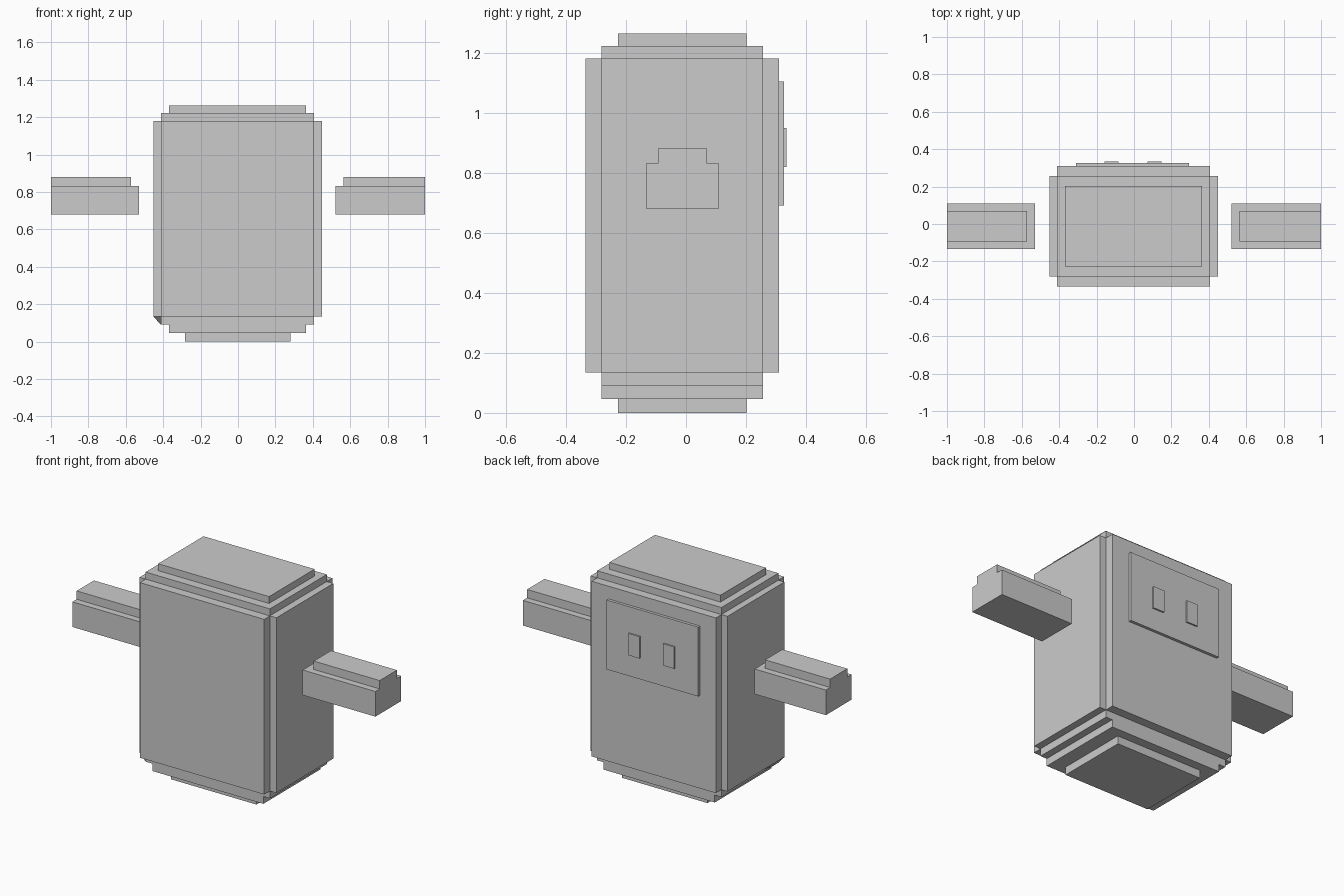
import bpy

if "Cube" in bpy.data.objects:
    bpy.data.objects.remove(bpy.data.objects["Cube"])

grey = bpy.data.materials.new("plain_grey")
grey.diffuse_color = (0.6, 0.6, 0.6, 1)
grey.use_nodes = True
grey.node_tree.nodes["Principled BSDF"].inputs["Base Color"].default_value = grey.diffuse_color


def make(name, verts, faces):
    mesh = bpy.data.meshes.new(name)
    mesh.from_pydata(verts, [], faces)
    mesh.materials.append(grey)
    obj = bpy.data.objects.new(name, mesh)
    bpy.context.collection.objects.link(obj)
    return obj


def box(name, x, y, z):
    """Box spanning the given (low, high) ranges."""
    verts = [(a, b, c) for a in x for b in y for c in z]
    faces = [(0, 1, 3, 2), (4, 6, 7, 5), (0, 4, 5, 1),
             (2, 3, 7, 6), (0, 2, 6, 4), (1, 5, 7, 3)]
    return make(name, verts, faces)


# Main body: two crossed blocks leave notched vertical corners
MID_X, MID_Y = (-0.413, 0.407), (-0.281, 0.256)
box("body_wide", (-0.453, 0.45), MID_Y, (0.135, 1.18))
box("body_deep", MID_X, (-0.335, 0.309), (0.135, 1.18))

# Stepped crown
box("crown_lower", MID_X, MID_Y, (1.18, 1.222))
box("crown_upper", (-0.369, 0.364), (-0.227, 0.202), (1.222, 1.263))

# Stepped base
box("base_upper", MID_X, MID_Y, (0.091, 0.135))
box("base_middle", (-0.369, 0.364), MID_Y, (0.047, 0.091))
box("base_lower", (-0.283, 0.28), (-0.227, 0.202), (0, 0.047))

# Small slanted sliver under the body's left edge
make("base_sliver",
     [(-0.453, -0.281, 0.135), (-0.413, 0.256, 0.135), (-0.413, -0.281, 0.091)],
     [(0, 1, 2)])

# Floating arms, each with a narrower raised top
for side, outer, inner, top_inner in (("left", -1, -0.53, -0.571),
                                      ("right", 1, 0.52, 0.565)):
    box(side + "_arm", sorted((outer, inner)), (-0.133, 0.11), (0.681, 0.831))
    box(side + "_arm_top", sorted((outer, top_inner)), (-0.093, 0.07), (0.831, 0.881))

# Face plate and eyes on the back
box("face_plate", (-0.309, 0.295), (0.309, 0.326), (0.69, 1.104))
for name, x in (("left_eye", (-0.157, -0.084)), ("right_eye", (0.073, 0.146))):
    box(name, x, (0.326, 0.335), (0.818, 0.948))
